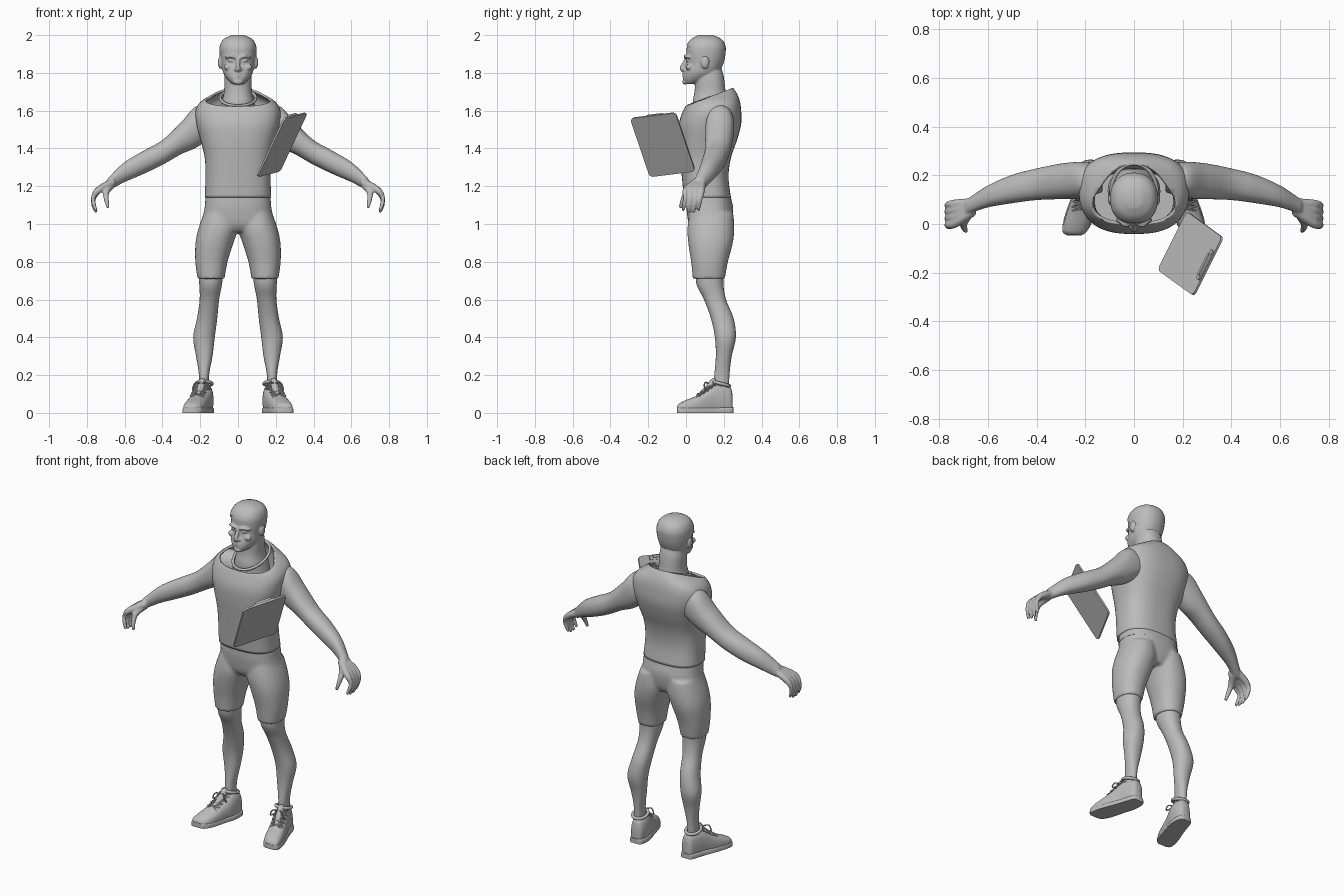
import bpy, bmesh, math
from mathutils import Vector, Matrix

if "Cube" in bpy.data.objects:
    bpy.data.objects.remove(bpy.data.objects["Cube"])

grey = bpy.data.materials.new("plain grey")
grey.use_nodes = True
grey.diffuse_color = (0.5, 0.5, 0.5, 1)
grey.node_tree.nodes["Principled BSDF"].inputs["Base Color"].default_value = grey.diffuse_color


def smooth_rows(rows, steps=5):
    """Catmull-Rom interpolation through rows of numbers."""
    out = []
    last = len(rows) - 1
    for i in range(last):
        a, b, c, d = (rows[max(0, min(last, k))] for k in range(i - 1, i + 3))
        for s in range(steps):
            t = s / steps
            out.append([q + t / 2 * (r - p + t * (2*p - 5*q + 4*r - e + t * (3*q - p - 3*r + e)))
                        for p, q, r, e in zip(a, b, c, d)])
    return out + [list(rows[-1])]


def bridge(bm, rings, caps=True):
    loops = [[bm.verts.new(p) for p in ring] for ring in rings]
    n = len(loops[0])
    for a, b in zip(loops, loops[1:]):
        for i in range(n):
            j = (i + 1) % n
            bm.faces.new((a[i], a[j], b[j], b[i]))
    if caps:
        bm.faces.new(loops[0])
        bm.faces.new(loops[-1])


def loft(bm, axis, rows, power=2.2, sides=36, caps=True):
    """Rows give position on the axis, then the low and high extents of the other two axes."""
    order = {"x": (1, 2), "y": (0, 2), "z": (0, 1)}[axis]
    rings = []
    for pos, lo1, hi1, lo2, hi2 in smooth_rows(rows):
        ring = []
        for k in range(sides):
            p = Vector((pos, pos, pos))
            turn = math.tau * k / sides
            for ax, lo, hi, f in ((order[0], lo1, hi1, math.cos(turn)),
                                  (order[1], lo2, hi2, math.sin(turn))):
                p[ax] = (lo + hi) / 2 + (hi - lo) / 2 * math.copysign(abs(f) ** (2 / power), f)
            p.z = max(p.z, 0)
            ring.append(p)
        rings.append(ring)
    bridge(bm, rings, caps)


def tube(bm, points, radii, closed=False, sides=10):
    """Round tapered tube through a few points."""
    rows = smooth_rows([(*p, r) for p, r in zip(points, radii)], 4)
    centres = [Vector(r[:3]) for r in rows]
    rings = []
    for i, c in enumerate(centres):
        ahead = centres[min(i + 1, len(rows) - 1)] - centres[max(i - 1, 0)]
        if closed and i in (0, len(rows) - 1):
            ahead = centres[1] - centres[-2]
        side = ahead.cross(Vector((0.3, 0.5, 0.8))).normalized()
        up = side.cross(ahead).normalized()
        rings.append([c + rows[i][3] * (side * math.cos(a) + up * math.sin(a))
                      for a in (math.tau * k / sides for k in range(sides))])
    bridge(bm, rings, not closed)


def blob(bm, place, size):
    bmesh.ops.create_uvsphere(bm, u_segments=20, v_segments=12, radius=1,
                              matrix=Matrix.Translation(place) @ Matrix.Diagonal((*size, 1)))


def trim(bm, point, normal):
    bmesh.ops.bisect_plane(bm, geom=bm.verts[:] + bm.edges[:] + bm.faces[:],
                           plane_co=point, plane_no=normal, clear_outer=True)


def part(name, bm, mirror=False, voxel=0, blend=4, solid=0):
    bmesh.ops.recalc_face_normals(bm, faces=bm.faces[:])
    mesh = bpy.data.meshes.new(name)
    bm.to_mesh(mesh)
    bm.free()
    mesh.materials.append(grey)
    ob = bpy.data.objects.new(name, mesh)
    bpy.context.collection.objects.link(ob)
    bpy.ops.object.select_all(action="DESELECT")
    ob.select_set(True)
    bpy.context.view_layer.objects.active = ob
    bpy.ops.object.shade_smooth_by_angle(angle=math.radians(40))
    if mirror:
        ob.modifiers.new("mirror", "MIRROR").use_mirror_merge = False
    if voxel:
        fuse = ob.modifiers.new("fuse", "REMESH")
        fuse.mode, fuse.voxel_size, fuse.use_smooth_shade = "VOXEL", voxel, True
        soft = ob.modifiers.new("soften", "SMOOTH")
        soft.factor, soft.iterations = 0.5, blend
    if solid:
        thick = ob.modifiers.new("thickness", "SOLIDIFY")
        thick.thickness, thick.offset = solid, -1
    return ob


def even(rows):
    """Rows with one half width become rows with both x extents."""
    return [(z, -w, w, lo, hi) for z, w, lo, hi in rows]


# Head with neck, nose, ears and face
skull = even([(1.742, .03, -.005, .05), (1.765, .055, -.016, .12), (1.80, .078, -.012, .17),
              (1.85, .088, .002, .195), (1.90, .094, .002, .205), (1.94, .092, .006, .205),
              (1.975, .073, .03, .185), (1.997, .03, .07, .14)])
bm = bmesh.new()
loft(bm, "z", skull)
loft(bm, "z", even([(1.55, .11, .04, .23), (1.64, .088, .035, .225), (1.70, .074, .045, .21),
                    (1.78, .072, .05, .2), (1.85, .06, .06, .18)]))
tube(bm, [(0, .008, 1.885), (0, -.01, 1.85), (0, -.022, 1.822), (0, 0, 1.81)],
     [.01, .011, .013, .012])
blob(bm, (0, -.006, 1.752), (.026, .014, .014))
for s in (-1, 1):
    blob(bm, (s * .012, -.008, 1.818), (.011, .012, .009))
    blob(bm, (s * .095, .1, 1.855), (.012, .022, .033))
    tube(bm, [(s * .012, -.002, 1.88), (s * .038, -.003, 1.889), (s * .068, .02, 1.88)],
         [.007, .009, .006])
    blob(bm, (s * .034, .01, 1.866), (.017, .01, .008))
    blob(bm, (s * .055, .016, 1.83), (.02, .016, .016))
for z in (1.783, 1.793):
    tube(bm, [(-.028, -.003, z), (0, -.014, z), (.028, -.003, z)], [.003, .006, .003])
part("head", bm, voxel=.005, blend=2)

# Short hair cap ending at a slanted hairline
bm = bmesh.new()
loft(bm, "z", [(z + .003, a - .004, b + .004, c - .004, d + .004) for z, a, b, c, d in skull])
trim(bm, (0, 0, 1.95), (0, -.62, -.78))
part("hair", bm)

# Sleeveless shirt with a slanted neck opening
bm = bmesh.new()
loft(bm, "z", even([(1.14, .176, -.012, .238), (1.25, .172, -.022, .225), (1.35, .176, -.032, .238),
                    (1.45, .2, -.04, .272), (1.53, .22, -.038, .292), (1.60, .224, -.015, .292),
                    (1.65, .195, .012, .285), (1.69, .13, .04, .27), (1.72, .08, .07, .25)]),
     power=2.6, sides=56, caps=False)
trim(bm, (0, .0, 1.625), (0, -.36, .93))
part("shirt", bm, solid=.012)

# Collar band and waistband
bm = bmesh.new()
turns = [math.tau * k / 16 for k in range(17)]
tube(bm, [(.094 * math.sin(a), .13 - .118 * math.cos(a), 1.668 - .043 * math.cos(a))
          for a in turns], [.008] * 17, closed=True)
part("collar", bm)
bm = bmesh.new()
loft(bm, "z", even([(1.10, .176, .0, .246), (1.15, .17, .0, .236)]), power=2.5, sides=48)
part("waistband", bm)

# Close fitting shorts
bm = bmesh.new()
loft(bm, "z", even([(.96, .1, .04, .22), (1.0, .185, .015, .24), (1.08, .178, .002, .25),
                    (1.14, .168, .0, .237)]), power=2.4)
for s in (-1, 1):
    rows = [(.71, .072, .214, .036, .206), (.8, .055, .226, .027, .222), (.9, .024, .225, .012, .248),
            (.98, -.002, .208, .008, .256), (1.06, .005, .18, .02, .25)]
    loft(bm, "z", [(z, *sorted((s * a, s * b)), c, d) for z, a, b, c, d in rows])
part("shorts", bm, voxel=.009, blend=4)

# Lower legs
bm = bmesh.new()
loft(bm, "z", [(.08, .155, .21, .14, .225), (.2, .153, .207, .15, .23), (.3, .135, .222, .158, .242),
               (.4, .123, .237, .153, .264), (.5, .11, .217, .132, .252), (.6, .1, .203, .095, .212),
               (.68, .085, .205, .056, .198), (.76, .075, .21, .05, .2)])
part("lower_legs", bm, mirror=True)

# Arms with hands and curled fingers
bm = bmesh.new()
loft(bm, "x", [(.13, .13, .25, 1.47, 1.62), (.22, .105, .255, 1.405, 1.625), (.3, .102, .248, 1.37, 1.54),
               (.4, .098, .228, 1.313, 1.445), (.5, .085, .202, 1.265, 1.388), (.6, .068, .158, 1.222, 1.328),
               (.67, .045, .112, 1.185, 1.262), (.69, .04, .1, 1.18, 1.24)])
for k in range(4):
    y = .082 - .027 * k
    reach = (.012, 0, 0, .01)[k]
    tube(bm, [(.66, .085 - .01 * k, 1.222), (.738, y, 1.18), (.766, y - .004, 1.13 + reach),
              (.762, y - .012, 1.09 + reach), (.75, y - .016, 1.06 + reach)],
         [.022, .019, .0125, .011, .008])
tube(bm, [(.67, .06, 1.21), (.698, .008, 1.17), (.696, -.018, 1.125), (.688, -.03, 1.085)],
     [.024, .018, .013, .008])
part("arms", bm, mirror=True, voxel=.006, blend=3)

# Shoes turned slightly outward, with soles, tongues and laces
last = [(.246, .155, .195, -.02, .1), (.235, .138, .207, -.02, .135), (.2, .13, .22, -.02, .15),
        (.15, .134, .236, -.02, .15), (.1, .15, .256, -.02, .115), (.05, .164, .275, -.02, .088),
        (0, .18, .288, -.02, .068), (-.033, .2, .288, -.01, .052), (-.046, .222, .27, 0, .038)]
bm = bmesh.new()
loft(bm, "y", last, power=2.5)
part("shoes", bm, mirror=True)
bm = bmesh.new()
loft(bm, "y", [(y * 1.02, a - .004, b + .004, -.02, .03) for y, a, b, c, d in last], power=5)
part("soles", bm, mirror=True)
bm = bmesh.new()
tube(bm, [(.18 + .042 * math.sin(a), .185 - .045 * math.cos(a), .155 + .012 * math.cos(a))
          for a in turns], [.009] * 17, closed=True)
tube(bm, [(.212, .07, .092), (.2, .11, .12), (.19, .145, .165), (.187, .15, .182)],
     [.012, .02, .018, .01])
part("shoe_collars", bm, mirror=True)
bm = bmesh.new()
for k in range(5):
    y, z, x = .055 + .021 * k, .09 + .0145 * k, .218 - .006 * k
    for s in (-1, 1):
        tube(bm, [(x - s * .036, y, z - .012), (x, y + .008, z + .012), (x + s * .036, y + .016, z - .002)],
             [.0045] * 3, sides=6)
for s in (-1, 1):
    tube(bm, [(.195, .125, .155), (.195 + s * .03, .1, .16), (.195 + s * .045, .1, .125),
              (.195 + s * .02, .115, .14)], [.004] * 4, sides=6)
part("laces", bm, mirror=True)

# Floating clipboard: a thin rounded board with a clip along its upper edge
low = Vector((.1, -.19, 1.25))
along, rise = Vector((.12, .24, .03)), Vector((.145, -.105, .31))
across = along.normalized()
normal = across.cross(rise).normalized()
if normal.z < 0:
    normal = -normal


def plate(bm, u0, u1, v0, v1, base, thick, corner):
    """Rounded slab laid on the board plane, in fractions of its sides."""
    ring = []
    for cu, cv, start in ((u1, v1, 0), (u0, v1, 1), (u0, v0, 2), (u1, v0, 3)):
        for k in range(6):
            a = (start + k / 5) * math.pi / 2
            pu = cu + (math.cos(a) - (1 if cu == u1 else -1)) * corner / along.length
            pv = cv + (math.sin(a) - (1 if cv == v1 else -1)) * corner / rise.length
            ring.append(low + along * pu + rise * pv + normal * base)
    bridge(bm, [ring, [p + normal * thick for p in ring]])


bm = bmesh.new()
plate(bm, 0, 1, 0, 1, -.005, .01, .022)
part("clipboard", bm)
bm = bmesh.new()
plate(bm, .25, .75, .92, .985, .004, .008, .006)
plate(bm, .32, .68, .95, .99, .01, .012, .005)
part("clipboard_clip", bm)
